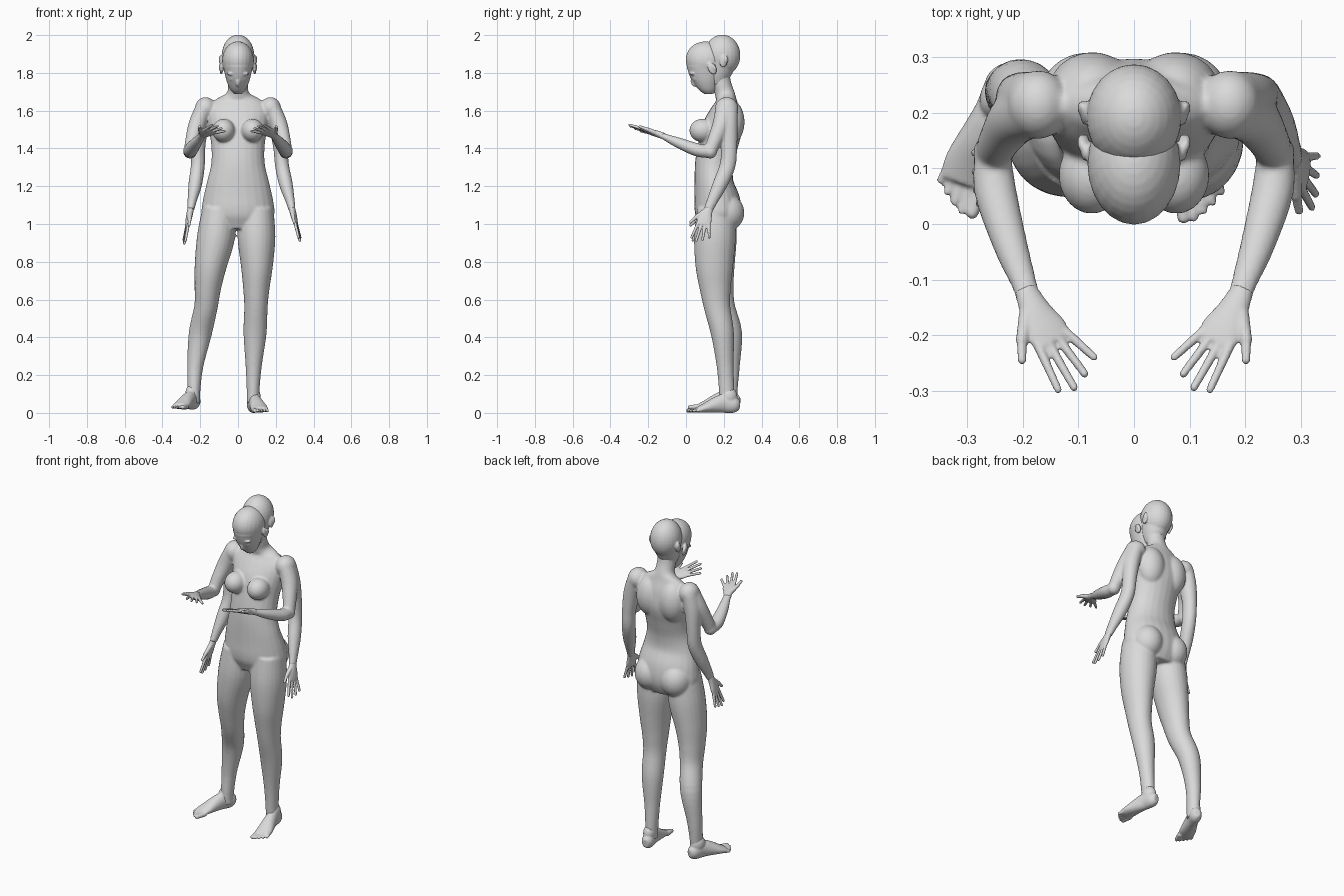
import bpy
import bmesh
import math
from mathutils import Vector, Matrix

start_cube = bpy.data.objects.get("Cube")
if start_cube:
    bpy.data.objects.remove(start_cube, do_unlink=True)

skin = bpy.data.materials.new("pale grey skin")
skin.use_nodes = True
skin.diffuse_color = (.7, .7, .7, 1)
skin.node_tree.nodes["Principled BSDF"].inputs["Base Color"].default_value = skin.diffuse_color


def smooth_path(rings, steps):
    """Catmull-Rom interpolation of ring tuples (x, y, z, width, depth)."""
    points = [Vector(ring) for ring in rings]
    result = []
    for i in range(len(points) - 1):
        before = points[max(i - 1, 0)]
        here, there = points[i], points[i + 1]
        after = points[min(i + 2, len(points) - 1)]
        for step in range(steps):
            t = step / steps
            pull_in, pull_out = (there - before) / 2, (after - here) / 2
            bend = (there - here) * 3 - pull_in * 2 - pull_out
            settle = (here - there) * 2 + pull_in + pull_out
            result.append(here + pull_in * t + bend * t * t + settle * t * t * t)
    result.append(points[-1])
    return result


def loft(bm, rings, place=Matrix(), sides=24, steps=5):
    """Closed tube of elliptical rings that follows a path."""
    path = smooth_path(rings, steps)
    loops = []
    for i, ring in enumerate(path):
        ahead = path[min(i + 1, len(path) - 1)].to_3d()
        behind = path[max(i - 1, 0)].to_3d()
        along = (ahead - behind).normalized()
        across = Vector((1, 0, 0))
        across = (across - along * across.dot(along)).normalized()
        deep = along.cross(across)
        loop = []
        for k in range(sides):
            angle = math.tau * k / sides
            point = ring.to_3d() + across * (ring[3] * math.cos(angle)) + deep * (ring[4] * math.sin(angle))
            loop.append(bm.verts.new(place @ point))
        loops.append(loop)
    for low, high in zip(loops, loops[1:]):
        for k in range(sides):
            n = (k + 1) % sides
            bm.faces.new((low[k], low[n], high[n], high[k]))
    bm.faces.new(loops[0])
    bm.faces.new(loops[-1])


def ellipsoid(bm, centre, radii, place=Matrix(), tilt=0):
    shape = Matrix.Translation(centre) @ Matrix.Rotation(tilt, 4, 'X') @ Matrix.Diagonal((*radii, 1))
    bmesh.ops.create_uvsphere(bm, u_segments=24, v_segments=16, radius=1, matrix=place @ shape)


def digit(bm, base, tip, thick, place):
    """Finger or toe: a short tapered tube with round ends."""
    loft(bm, [(*base, thick, thick), (*tip, thick * .8, thick * .8)], place, 10, 3)
    ellipsoid(bm, tip, (thick * .8,) * 3, place)


def finish(bm, name, voxel, rounds):
    """Fuse overlapping pieces into one smooth skin."""
    bmesh.ops.recalc_face_normals(bm, faces=bm.faces)
    mesh = bpy.data.meshes.new(name)
    bm.to_mesh(mesh)
    bm.free()
    mesh.materials.append(skin)
    obj = bpy.data.objects.new(name, mesh)
    bpy.context.collection.objects.link(obj)
    fuse = obj.modifiers.new("fuse", 'REMESH')
    fuse.mode = 'VOXEL'
    fuse.voxel_size = voxel
    fuse.use_smooth_shade = True
    relax = obj.modifiers.new("relax", 'SMOOTH')
    relax.factor = .5
    relax.iterations = rounds


# Torso and neck
body = bmesh.new()
loft(body, [(0, .17, .97, .13, .09), (0, .172, 1.04, .19, .12), (0, .165, 1.12, .187, .122),
            (0, .148, 1.22, .165, .103), (0, .15, 1.32, .142, .102), (0, .17, 1.42, .142, .105),
            (0, .195, 1.52, .158, .105), (0, .21, 1.6, .165, .08), (0, .213, 1.655, .125, .055),
            (0, .205, 1.69, .062, .052), (0, .19, 1.74, .053, .05), (0, .18, 1.8, .053, .05)])
for s in (-1, 1):
    ellipsoid(body, (s * .076, .088, 1.495), (.06, .07, .062))
    ellipsoid(body, (s * .075, .232, 1.54), (.082, .078, .12))
    ellipsoid(body, (s * .088, .212, 1.06), (.088, .097, .1))
    ellipsoid(body, (s * .172, .215, 1.612), (.056, .062, .06))

# Legs: shared girth by height, separate stance for each leg
girth = [(1.08, .09, .1), (.93, .1, .11), (.78, .085, .1), (.66, .07, .083), (.56, .062, .07),
         (.42, .061, .061), (.25, .043, .045), (.12, .034, .041), (.05, .033, .04)]
right_stance = [(-.098, .16), (-.117, .158), (-.145, .158), (-.16, .17), (-.17, .19),
                (-.2, .236), (-.226, .24), (-.233, .232), (-.233, .232)]
left_stance = [(.098, .16), (.098, .153), (.1, .15), (.097, .155), (.095, .165),
               (.09, .193), (.083, .207), (.08, .215), (.08, .215)]
for stance in (right_stance, left_stance):
    loft(body, [(x, y, z, wide, deep) for (x, y), (z, wide, deep) in zip(stance, girth)])

# Arms: a lowered pair and a raised pair
for s, spread in ((-1, -.06), (1, .01)):
    lowered = [(.182, .22, 1.61, .045, .055), (.207, .222, 1.52, .046, .052), (.222, .228, 1.41, .038, .043),
               (.23, .22, 1.31, .037, .042), (.25, .18, 1.21, .036, .039), (.272, .138, 1.12, .024, .029),
               (.281, .118, 1.075, .019, .025)]
    loft(body, [(s * (x + spread * (1.6 - z)), y, z, a, b) for x, y, z, a, b in lowered])
    upper = [(.182, .21, 1.61, .045, .055), (.215, .19, 1.53, .046, .049), (.24, .155, 1.45, .038, .04),
             (.253, .128, 1.385, .034, .035)]
    fore = [(.254, .125, 1.382, .033, .032), (.25, .06, 1.392, .038, .035), (.222, -.04, 1.43, .031, .028),
            (.197, -.11, 1.46, .023, .018), (.19, -.14, 1.472, .023, .016)]
    for piece in (upper, fore):
        loft(body, [(s * x, y, z, a, b) for x, y, z, a, b in piece])
    ellipsoid(body, (s * .254, .128, 1.382), (.036, .036, .036))
finish(body, "body", .007, 5)


# Hands: local fingers point along -y, the thumb sits on +x
def hand(name, wrist, pointing, thumb_side):
    y_axis = -Vector(pointing).normalized()
    x_axis = Vector(thumb_side)
    x_axis = (x_axis - y_axis * x_axis.dot(y_axis)).normalized()
    z_axis = x_axis.cross(y_axis)
    place = Matrix.Translation(wrist) @ Matrix((x_axis, y_axis, z_axis)).transposed().to_4x4()
    bm = bmesh.new()
    loft(bm, [(0, .015, 0, .02, .017), (0, -.03, 0, .029, .017), (-.003, -.07, 0, .039, .014),
              (-.006, -.098, 0, .036, .01)], place)
    for i, reach in enumerate((.183, .19, .173, .15)):
        base = (.023 - .019 * i, -.085, 0)
        digit(bm, base, (.024 - .029 * i, -reach, 0), .0092, place)
    digit(bm, (.018, -.03, 0), (.046, -.072, 0), .014, place)
    digit(bm, (.046, -.072, 0), (.062, -.108, 0), .01, place)
    finish(bm, name, .004, 3)


for s, side in ((-1, "right"), (1, "left")):
    hand(side + "_raised_hand", (s * .19, -.13, 1.47), (s * -.42, -.9, .27), (s * .9, -.4, .3))
hand("left_lowered_hand", (.285, .122, 1.085), (.04, -.07, -.165), (-.15, -1, .2))
hand("right_lowered_hand", (-.252, .12, 1.075), (-.032, -.065, -.18), (.15, -1, .2))


# Feet: heel at the local origin, toes along -y, big toe on the inner side
def foot(name, s, heel, turn):
    place = Matrix.Translation(heel) @ Matrix.Rotation(s * turn, 4, 'Z') @ Matrix.Diagonal((s, 1, 1, 1))
    bm = bmesh.new()
    loft(bm, [(0, .012, .04, .018, .025), (0, -.015, .043, .034, .043), (0, -.07, .05, .034, .05),
              (.002, -.12, .041, .039, .041), (.004, -.175, .026, .046, .026), (.003, -.215, .017, .044, .015)], place)
    ellipsoid(bm, (0, -.045, .085), (.035, .045, .05), place)
    for i, reach in enumerate((.258, .262, .252, .24, .225)):
        across = -.03 + .017 * i
        digit(bm, (across, -.2, .015), (across * 1.1, -reach, .012), .015 if i == 0 else .01, place)
    finish(bm, name, .005, 3)


foot("left_foot", 1, (.077, .272, 0), math.radians(10))
foot("right_foot", -1, (-.225, .272, .018), math.radians(22))


# Heads: an upright skull with a bowed head emerging from its front
def ears(bm, y, z, tilt):
    for s in (-1, 1):
        ellipsoid(bm, (s * .088, y, z), (.009, .021, .034), tilt=tilt)
        ellipsoid(bm, (s * .094, y + .009, z + .008), (.008, .012, .022), tilt=tilt)


upright = bmesh.new()
ellipsoid(upright, (0, .192, 1.893), (.086, .096, .109))
loft(upright, [(0, .175, 1.74, .045, .05), (0, .17, 1.79, .064, .07), (0, .18, 1.86, .08, .085)])
ears(upright, .2, 1.862, -.2)
finish(upright, "upright_head", .005, 3)

bowed = bmesh.new()
ellipsoid(bowed, (0, .108, 1.866), (.084, .11, .1), tilt=-.25)
loft(bowed, [(0, .122, 1.688, .02, .023), (0, .12, 1.71, .04, .045), (0, .113, 1.75, .058, .069),
             (0, .108, 1.79, .069, .089), (0, .105, 1.84, .08, .102)])
# Nose, lips, brows and closed eyelids
ellipsoid(bowed, (0, .04, 1.748), (.012, .013, .024), tilt=.4)
for z in (1.722, 1.712):
    ellipsoid(bowed, (0, .077 + (1.722 - z), z), (.021, .013, .006))
for s in (-1, 1):
    ellipsoid(bowed, (s * .033, .034, 1.795), (.026, .014, .008))
    ellipsoid(bowed, (s * .03, .052, 1.768), (.016, .014, .01))
ears(bowed, .138, 1.822, .5)
finish(bowed, "bowed_head", .005, 2)
